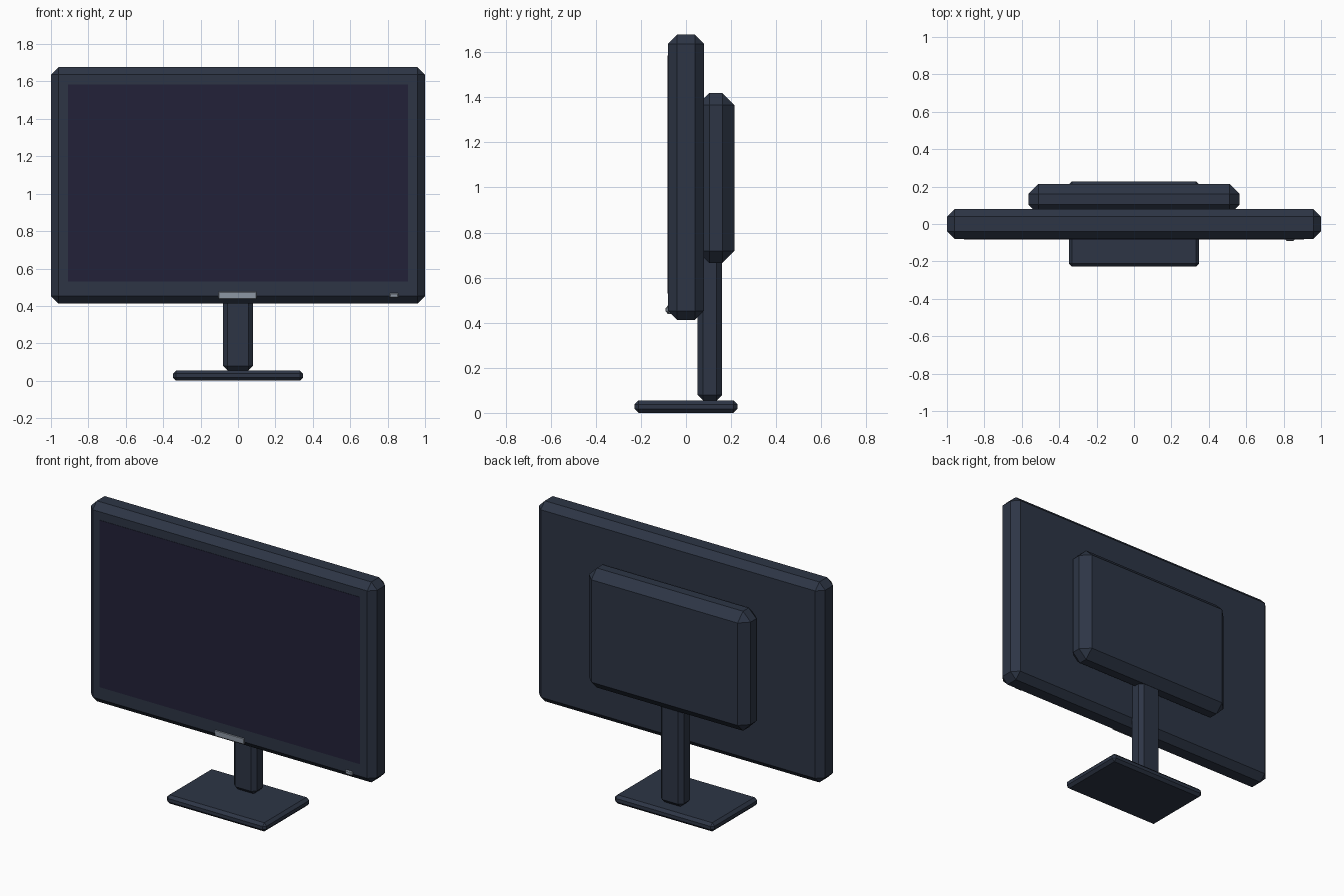
import bpy
import bmesh
from mathutils import Vector

cube = bpy.data.objects.get("Cube")
if cube:
    bpy.data.objects.remove(cube, do_unlink=True)


def make_material(name, rgb):
    mat = bpy.data.materials.new(name)
    mat.use_nodes = True
    color = (*rgb, 1.0)
    mat.diffuse_color = color
    mat.node_tree.nodes["Principled BSDF"].inputs["Base Color"].default_value = color
    return mat


def chamfered_box(name, low, high, chamfer, mat):
    """Box between two corners, with flat chamfers on every edge."""
    low, high = Vector(low), Vector(high)
    center, size = (low + high) / 2, high - low
    bm = bmesh.new()
    bmesh.ops.create_cube(bm, size=1)
    bmesh.ops.scale(bm, vec=size, verts=bm.verts)
    if chamfer:
        bmesh.ops.bevel(bm, geom=bm.edges[:], offset=chamfer, segments=1,
                        affect='EDGES', clamp_overlap=True)
    mesh = bpy.data.meshes.new(name)
    bm.to_mesh(mesh)
    bm.free()
    mesh.materials.append(mat)
    obj = bpy.data.objects.new(name, mesh)
    obj.location = center
    bpy.context.collection.objects.link(obj)
    return obj


casing = make_material("slate casing", (0.026, 0.036, 0.060))
glass = make_material("dark screen", (0.016, 0.015, 0.040))
silver = make_material("silver trim", (0.270, 0.310, 0.370))

# Display casing and rear electronics housing
chamfered_box("display_casing", (-1, -0.08, 0.412), (1, 0.08, 1.678), 0.041, casing)
chamfered_box("rear_housing", (-0.565, 0.05, 0.665), (0.565, 0.215, 1.42), 0.054, casing)

# Screen panel, a thin plate on the front face
chamfered_box("screen", (-0.91, -0.082, 0.53), (0.91, -0.076, 1.585), 0, glass)

# Stand
chamfered_box("stand_neck", (-0.08, 0.052, 0.055), (0.08, 0.16, 0.80), 0.024, casing)
chamfered_box("stand_base", (-0.348, -0.228, 0), (0.348, 0.228, 0.055), 0.017, casing)

# Front trim
chamfered_box("badge_plate", (-0.104, -0.084, 0.438), (0.1, -0.06, 0.476), 0.003, silver)
chamfered_box("power_button", (0.81, -0.09, 0.444), (0.858, -0.07, 0.47), 0.005, silver)
